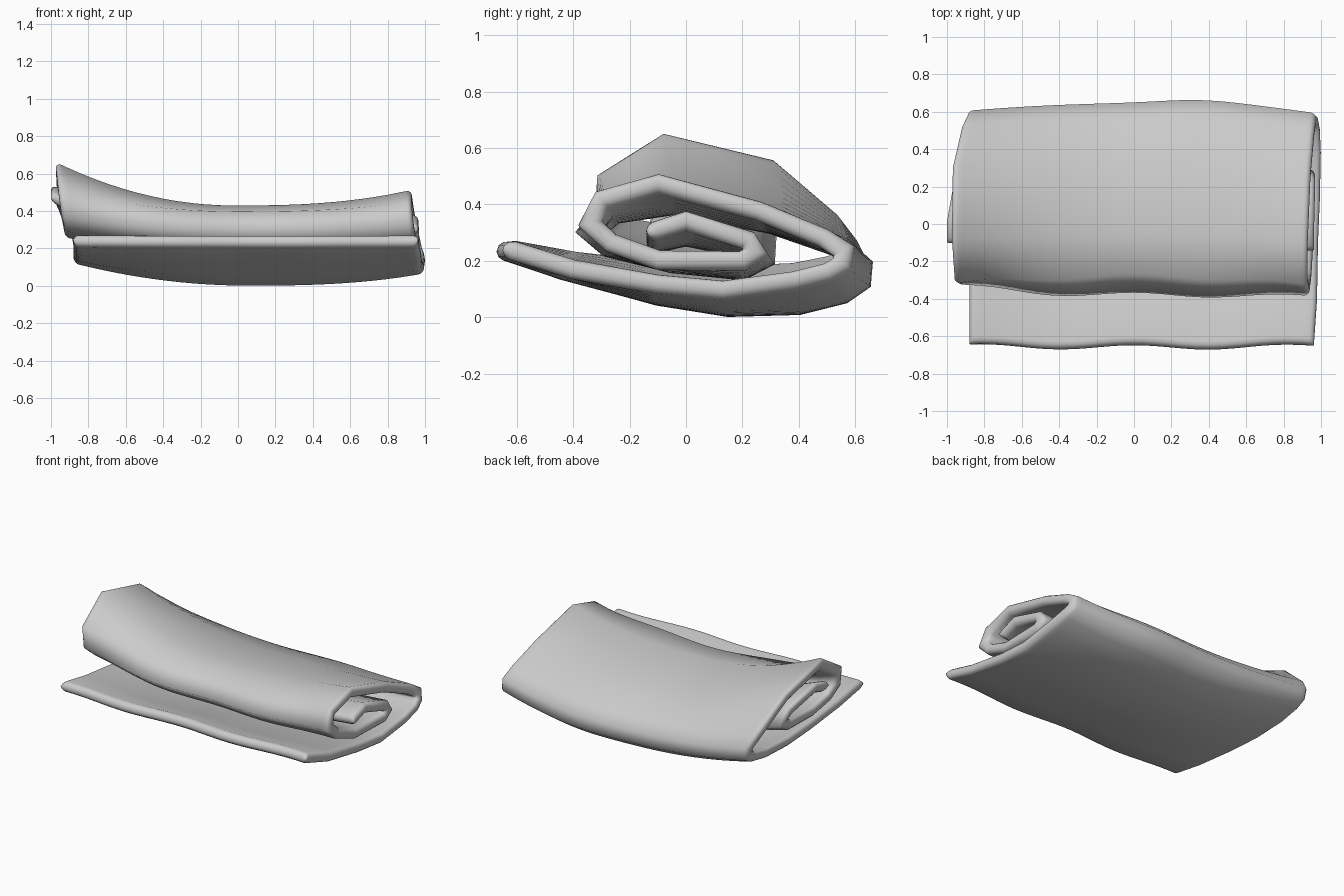
import bpy, bmesh, math
from mathutils import Vector

if "Cube" in bpy.data.objects:
    bpy.data.objects.remove(bpy.data.objects["Cube"])

# Sheet centreline (y, z), from the loose flap inward, at left end, middle, right end
LEFT = [(-.61, .24), (-.38, .20), (-.1, .17), (.15, .155), (.38, .165), (.51, .19), (.565, .215),
        (.57, .265), (.51, .345), (.295, .535), (-.075, .625), (-.265, .49), (-.27, .385), (-.2, .325),
        (-.05, .295), (.2, .30), (.28, .345), (.24, .415), (.02, .505), (-.08, .475)]
MIDDLE = [(-.615, .238), (-.4, .165), (-.1, .075), (.15, .035), (.4, .042), (.54, .08), (.605, .125),
          (.61, .18), (.54, .245), (.3, .33), (-.05, .395), (-.24, .365), (-.31, .30), (-.24, .245),
          (-.05, .19), (.2, .165), (.27, .195), (.22, .24), (.0, .285), (-.12, .26)]
RIGHT = [(-.61, .24), (-.38, .17), (-.1, .12), (.13, .1), (.38, .135), (.5, .165), (.55, .195),
         (.555, .24), (.48, .285), (.255, .38), (-.1, .478), (-.285, .42), (-.325, .335), (-.25, .265),
         (-.1, .203), (.2, .203), (.245, .235), (.22, .275), (.0, .345), (-.12, .305)]
# Where the two side edges lie in x for each centreline point
X_LEFT = [-.88] * 7 + [-.89, -.92, -.97, -.975, -.96, -.945, -.93, -.93, -.93, -.94, -.96, -1, -1]
X_RIGHT = [.965, .98, .985, .995, 1, .995, .985, .975, .965, .945, .93, .93, .94, .95,
           .96, .97, .97, .97, .965, .965]
HALF = .034  # half the sheet thickness


def section(u, half):
    """Closed outline of the sheet at u, from -1 (left edge) to 1 (right edge)."""
    end, w = (LEFT, abs(u) ** 2.0) if u < 0 else (RIGHT, abs(u) ** 2.6)
    pts = []
    for m, e, xl, xr in zip(MIDDLE, end, X_LEFT, X_RIGHT):
        x = xl + (xr - xl) * (u + 1) / 2
        y, z = m[0] + (e[0] - m[0]) * w, m[1] + (e[1] - m[1]) * w
        # gentle waviness of the flap, the roll front and the back fold
        if y < -.2:
            y -= .024 * math.sin(math.pi * x / .8) ** 2 + .012
        elif y > .45:
            y += .02 * math.exp(-((x - .35) / .3) ** 2)
        pts.append(Vector((x, y, z)))
    tans = [(b - a) for a, b in zip(pts, pts[1:])]
    for t in tans:
        t.x = 0
        t.normalize()
    over, under = [], []
    last = len(pts) - 1
    for i, p in enumerate(pts):
        a, b = tans[max(i - 1, 0)], tans[min(i, last - 1)]
        t = (a + b).normalized()
        miter = half / max(t.dot(a), .75)
        n = Vector((0, -t.z, t.y)) * miter
        # rounded lip at both free ends of the strip
        if i in (0, last):
            s = -1 if i == 0 else 1
            arc = [p + t * s * HALF * (math.sin(k) - .4) + n * math.cos(k)
                   for k in (0, .6, 1.2)]
            arc2 = [p + t * s * HALF * (math.sin(k) - .4) - n * math.cos(k)
                    for k in (0, .6, 1.2)]
            over += arc if i else arc[::-1]
            under += arc2 if i else arc2[::-1]
        else:
            over.append(p + n)
            under.append(p - n)
    return over + under[::-1]


# Stations along x; the outermost ones thin out to round the side edges
inset = HALF * .9
ends = [(1 - inset * (1 - math.sin(k)), math.cos(k) * HALF) for k in (1.25, .85, .4, 0)]
STATIONS = 24
stations = [(-u, h) for u, h in ends]
stations += [((1 - 2 * inset) * (-1 + 2 * i / STATIONS), HALF) for i in range(STATIONS + 1)]
stations += ends[::-1]

# Rolled sheet: skin the outlines, then close both side edges with a strip
bm = bmesh.new()
rows = [[bm.verts.new(p) for p in section(u, h)] for u, h in stations]
n = len(rows[0])
for r0, r1 in zip(rows, rows[1:]):
    for j in range(n):
        k = (j + 1) % n
        bm.faces.new((r0[j], r1[j], r1[k], r0[k]))
for r in (rows[0], rows[-1]):
    for j in range(n // 2 - 1):
        bm.faces.new((r[j], r[j + 1], r[n - 2 - j], r[n - 1 - j]))
bmesh.ops.recalc_face_normals(bm, faces=bm.faces)
mesh = bpy.data.meshes.new("rolled_sheet")
bm.to_mesh(mesh)
bm.free()
sheet = bpy.data.objects.new("rolled_sheet", mesh)
bpy.context.collection.objects.link(sheet)
bpy.context.view_layer.objects.active = sheet
sheet.select_set(True)
bpy.ops.object.shade_smooth()
